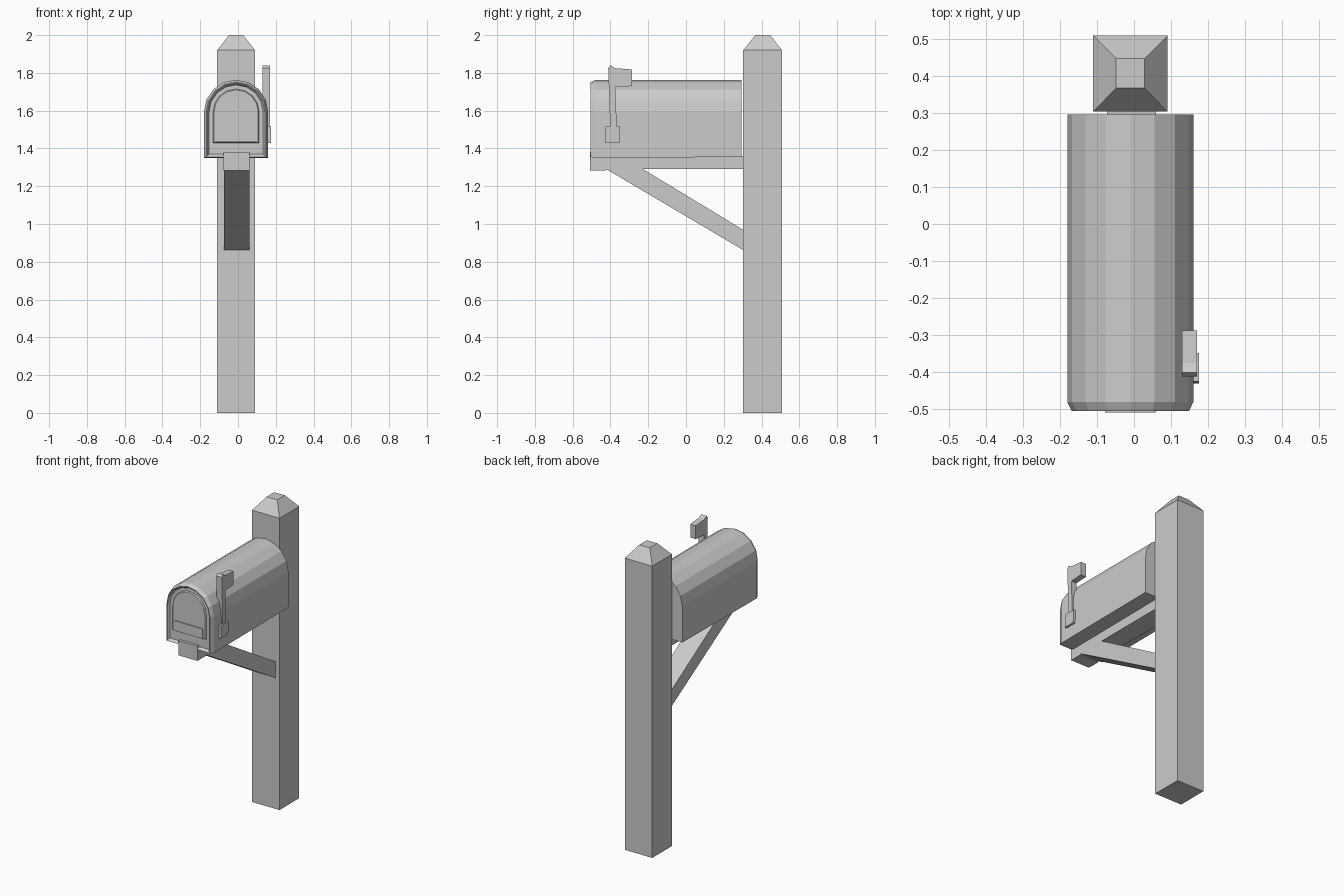
import bpy, bmesh, math

if "Cube" in bpy.data.objects:
    bpy.data.objects.remove(bpy.data.objects["Cube"])

gray = bpy.data.materials.new("light_gray")
gray.diffuse_color = (0.6, 0.6, 0.6, 1)
gray.use_nodes = True
gray.node_tree.nodes["Principled BSDF"].inputs["Base Color"].default_value = gray.diffuse_color


def loft(name, rings):
    """Closed solid through rings of equal point count, flat shaded."""
    bm = bmesh.new()
    loops = [[bm.verts.new(p) for p in r] for r in rings]
    n = len(loops[0])
    for a, b in zip(loops, loops[1:]):
        for i in range(n):
            j = (i + 1) % n
            bm.faces.new((a[i], a[j], b[j], b[i]))
    bm.faces.new(loops[0][::-1])
    bm.faces.new(loops[-1])
    bmesh.ops.recalc_face_normals(bm, faces=bm.faces)
    me = bpy.data.meshes.new(name)
    bm.to_mesh(me)
    bm.free()
    me.materials.append(gray)
    ob = bpy.data.objects.new(name, me)
    bpy.context.collection.objects.link(ob)
    return ob


def rect(x0, x1, y0, y1, z):
    return [(x0, y0, z), (x1, y0, z), (x1, y1, z), (x0, y1, z)]


def box(name, x0, x1, y0, y1, z0, z1):
    return loft(name, [rect(x0, x1, y0, y1, z0), rect(x0, x1, y0, y1, z1)])


def side_plate(name, x0, x1, pts):
    """Outline in the y-z plane, extruded along x."""
    return loft(name, [[(x, y, z) for y, z in pts] for x in (x0, x1)])


def arch(y, half, bottom, seg=8):
    """Round-topped mailbox section at depth y."""
    cx, cz = -0.01, 1.593
    pts = [(cx + half, y, bottom)]
    for i in range(seg + 1):
        a = math.pi * i / seg
        pts.append((cx + half * math.cos(a), y, cz + half * math.sin(a)))
    return pts + [(cx - half, y, bottom)]


# Post with a tapered cap
loft("post", [rect(-0.11, 0.09, 0.303, 0.508, 0), rect(-0.11, 0.09, 0.303, 0.508, 1.92),
              rect(-0.048, 0.028, 0.367, 0.446, 2.0)])

# Mailbox shell: bevelled rim, recessed door and raised arched panel
loft("mailbox", [arch(0.295, 0.17, 1.355), arch(-0.48, 0.17, 1.35), arch(-0.505, 0.158, 1.355),
                 arch(-0.503, 0.152, 1.36), arch(-0.49, 0.143, 1.37),
                 arch(-0.49, 0.122, 1.43), arch(-0.497, 0.117, 1.435)])

# Door ledge
box("door_ledge", -0.115, 0.095, -0.503, -0.49, 1.435, 1.50)

# Support arm, front tab and diagonal brace
box("support_arm", -0.073, 0.06, -0.49, 0.31, 1.29, 1.36)
box("front_tab", -0.078, 0.06, -0.508, -0.42, 1.283, 1.38)
side_plate("brace", -0.073, 0.06, [(-0.43, 1.295), (0.31, 0.858), (0.31, 0.965), (-0.235, 1.295)])

# Signal flag: pivot plate, arm and flag in one outline
side_plate("flag_pivot", 0.145, 0.175, [(-0.43, 1.43), (-0.352, 1.43), (-0.348, 1.515), (-0.425, 1.515)])
side_plate("flag", 0.13, 0.17, [(-0.40, 1.48), (-0.365, 1.48), (-0.375, 1.725), (-0.287, 1.73),
                                (-0.287, 1.818), (-0.375, 1.825), (-0.40, 1.84), (-0.412, 1.825)])
